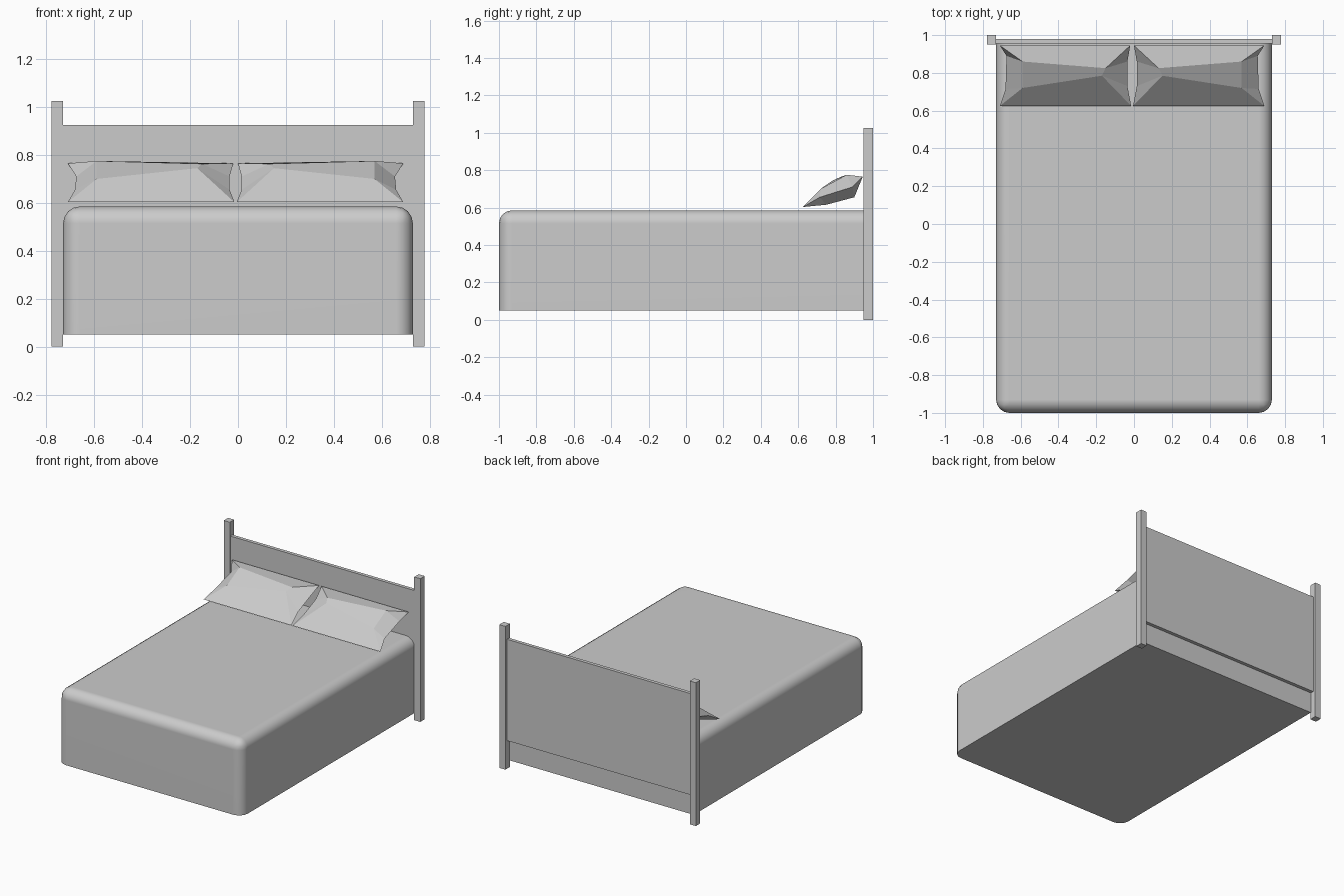
import bpy
import bmesh
from mathutils import Vector

cube = bpy.data.objects.get("Cube")
if cube:
    bpy.data.objects.remove(cube, do_unlink=True)

grey = bpy.data.materials.new("plain grey")
grey.use_nodes = True
colour = (0.6, 0.6, 0.6, 1)
grey.diffuse_color = colour
grey.node_tree.nodes["Principled BSDF"].inputs["Base Color"].default_value = colour


def add_object(name, bm):
    bmesh.ops.recalc_face_normals(bm, faces=bm.faces)
    mesh = bpy.data.meshes.new(name)
    bm.to_mesh(mesh)
    bm.free()
    mesh.materials.append(grey)
    obj = bpy.data.objects.new(name, mesh)
    bpy.context.collection.objects.link(obj)
    return obj


def box_mesh(low, high):
    bm = bmesh.new()
    bmesh.ops.create_cube(bm, size=1)
    low, high = Vector(low), Vector(high)
    for v in bm.verts:
        v.co = (low + high) / 2 + v.co * (high - low)
    return bm


# Covered mattress: rounded along the top and the two foot corners
front, top = -1.0, 0.585
bm = box_mesh((-0.73, front, 0.05), (0.73, 0.955, top))
rounded = []
for e in bm.edges:
    a, b = (v.co for v in e.verts)
    on_top = min(a.z, b.z) > top - 0.01
    at_head = min(a.y, b.y) > 0.9
    upright = abs(a.z - b.z) > 0.1
    if not at_head and (on_top or upright):
        rounded.append(e)
bmesh.ops.bevel(bm, geom=rounded, offset=0.07, segments=4, profile=0.5,
                affect='EDGES', clamp_overlap=True)
mattress = add_object("mattress", bm)
bpy.context.view_layer.objects.active = mattress
mattress.select_set(True)
bpy.ops.object.shade_smooth_by_angle(angle=0.7)
mattress.select_set(False)
weighted = mattress.modifiers.new("soft edges", 'WEIGHTED_NORMAL')
weighted.keep_sharp = True

# Headboard panel between two posts
add_object("headboard_panel", box_mesh((-0.73, 0.955, 0.2), (0.73, 0.98, 0.925)))
for side, name in ((1, "left_post"), (-1, "right_post")):
    inner, outer = sorted((side * 0.73, side * 0.778))
    add_object(name, box_mesh((inner, 0.95, 0), (outer, 1.0, 1.025)))


# Pillow: pointed corners, pinched ends, faceted top and underside
CENTRE = -0.01
RIM = [(0.70, 0.945, 0.765), (0.665, 0.89, 0.71), (0.67, 0.715, 0.655), (0.70, 0.625, 0.603),
       (0.005, 0.625, 0.603), (0.025, 0.73, 0.655), (0.025, 0.86, 0.71), (0.01, 0.945, 0.765)]
UPPER = [(0.58, 0.86, 0.775), (0.58, 0.72, 0.70), (0.16, 0.785, 0.745), (0.14, 0.825, 0.763)]
LOWER = [(0.58, 0.90, 0.655), (0.58, 0.75, 0.615), (0.16, 0.75, 0.615), (0.16, 0.90, 0.655)]


def pillow(name, side):
    bm = bmesh.new()

    def points(coords):
        return [bm.verts.new((CENTRE + side * x, y, z)) for x, y, z in coords]

    rim = points(RIM)
    for coords in (UPPER, LOWER):
        a, b, c, d = points(coords)
        bm.faces.new((a, b, c, d))
        bm.faces.new((b, rim[3], rim[4], c))
        bm.faces.new((a, d, rim[7], rim[0]))
        for end, back, fore in ((rim[:4], a, b), (rim[:3:-1], d, c)):
            bm.faces.new((end[0], end[1], back))
            bm.faces.new((end[1], end[2], fore, back))
            bm.faces.new((end[2], end[3], fore))
    add_object(name, bm)


pillow("left_pillow", 1)
pillow("right_pillow", -1)
